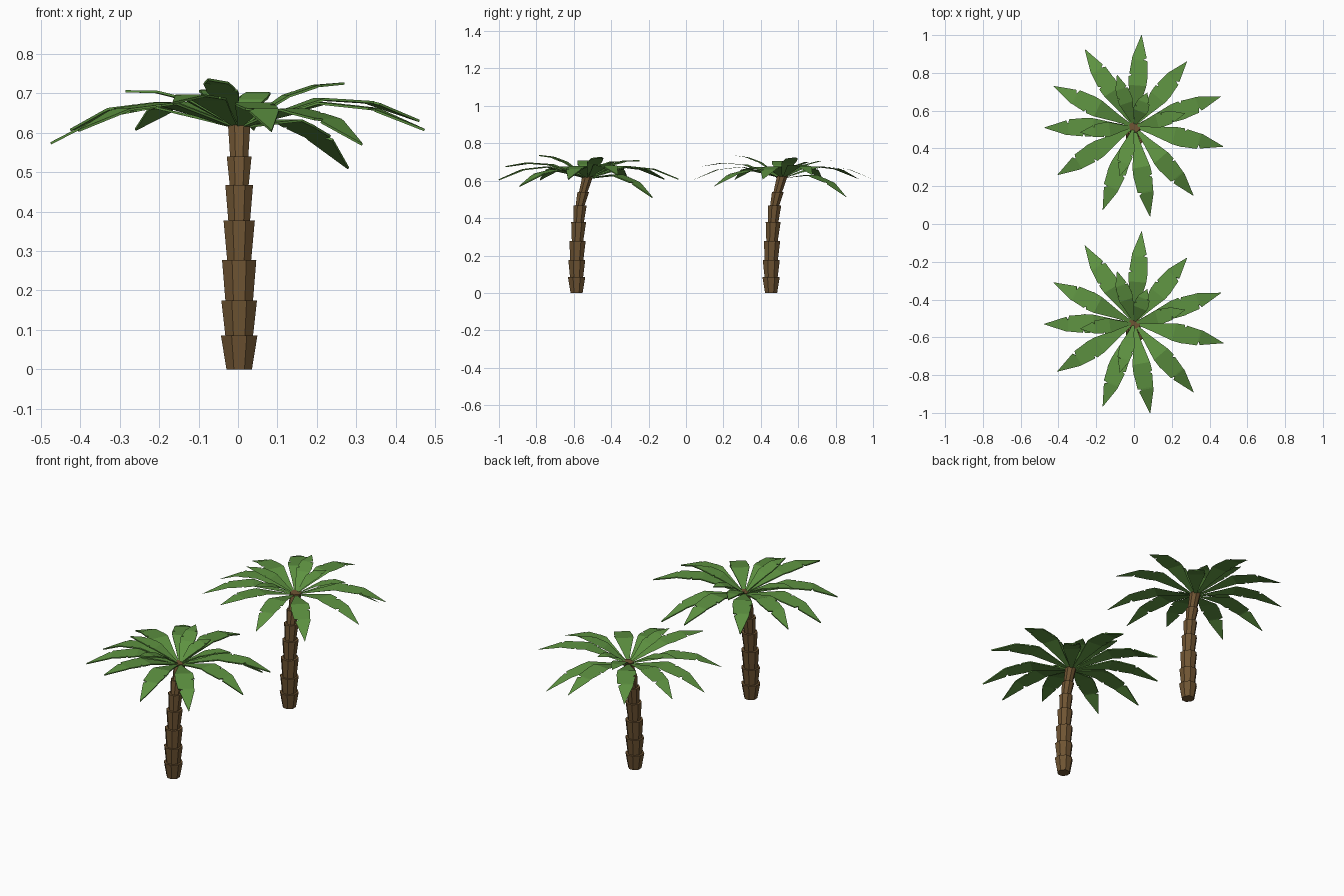
import bpy, bmesh, math
from mathutils import Vector

if "Cube" in bpy.data.objects:
    bpy.data.objects.remove(bpy.data.objects["Cube"])


def material(name, col):
    m = bpy.data.materials.new(name)
    m.diffuse_color = (*col, 1)
    m.use_nodes = True
    m.node_tree.nodes["Principled BSDF"].inputs["Base Color"].default_value = m.diffuse_color
    return m


BARK = material("bark", (0.16, 0.09, 0.033))
GREEN = material("leaf_green", (0.112, 0.29, 0.053))


def finish(bm, name, mat):
    me = bpy.data.meshes.new(name)
    bm.to_mesh(me)
    bm.free()
    me.materials.append(mat)
    ob = bpy.data.objects.new(name, me)
    bpy.context.collection.objects.link(ob)
    return ob


# Trunk sections: top height, bottom radius, top radius, lean of the top
SECTIONS = [(.085, .035, .050, -.060), (.175, .038, .049, -.059),
            (.277, .038, .047, -.055), (.378, .033, .043, -.049),
            (.467, .030, .038, -.041), (.540, .026, .034, -.024),
            (.625, .025, .031, 0)]


def trunk(name, cy):
    bm = bmesh.new()
    z0, y0 = 0, -.060
    for z1, r0, r1, y1 in SECTIONS:
        rings = []
        for z, r, y in ((z0, r0, y0), (z1, r1, y1)):
            rings.append([bm.verts.new((.003 + r * math.cos(a), cy + y + r * math.sin(a), z))
                          for a in (math.pi / 8 + i * math.pi / 4 for i in range(8))])
        lo, hi = rings
        for i in range(8):
            j = (i + 1) % 8
            bm.faces.new((lo[i], lo[j], hi[j], hi[i]))
        bm.faces.new(lo[::-1])
        bm.faces.new(hi)
        z0, y0 = z1, y1
    finish(bm, name, BARK)


# Frond outline: fraction along, left half width, right half width (with torn notches)
OUTLINE = [(.05, .007, .007), (.22, .022, .022), (.45, .047, .047),
           (.545, .050, .050), (.56, .034, .050), (.575, .048, .048),
           (.72, .041, .043), (.735, .041, .020), (.755, .040, .037), (1, .001, .001)]
BENDS = [(0, 0), (.22, .5), (.45, 1), (.73, .8), (1, 0)]
# Frond tips relative to the crown: x, y, z, arch height, width factor
FRONDS = [(.04, .485, .608, .065, 1), (.28, .345, .51, .065, 1),
          (.46, .16, .63, .065, 1), (.473, -.105, .607, .065, 1),
          (.315, -.365, .57, .065, 1), (.085, -.475, .605, .065, 1),
          (-.165, -.44, .675, .045, 1), (-.405, -.255, .605, .065, 1),
          (-.475, -.005, .573, .07, 1), (-.425, .215, .607, .065, 1),
          (-.26, .41, .608, .065, 1),
          (.27, .07, .725, .03, .8), (-.285, -.03, .705, .03, .8),
          (-.075, -.26, .735, .03, .8), (-.09, .275, .707, .03, .8),
          (.07, .18, .70, .03, .8)]


def bend(t):
    for (a, p), (b, q) in zip(BENDS, BENDS[1:]):
        if t <= b:
            return p + (q - p) * (t - a) / (b - a)


def fronds(name, cy, thickness):
    bm = bmesh.new()
    for x, y, zt, arch, w in FRONDS:
        side = Vector((-y, x, 0)).normalized() * w
        prev = None
        for t, left, right in OUTLINE:
            z = .612 + (zt - .612) * t + arch * bend(t)
            mid = Vector((x * t, cy + y * t, z))
            row = [bm.verts.new(p) for p in (mid + side * left, mid - side * right)]
            if prev:
                bm.faces.new((prev[0], prev[1], row[1], row[0]))
            prev = row
    ob = finish(bm, name, GREEN)
    if thickness:
        mod = ob.modifiers.new("thickness", 'SOLIDIFY')
        mod.thickness = thickness
        mod.offset = 0


# Two palms, one behind the other
for label, cy, thick in (("front", -.525, .006), ("back", .515, 0)):
    trunk(label + "_palm_trunk", cy)
    fronds(label + "_palm_fronds", cy, thick)
